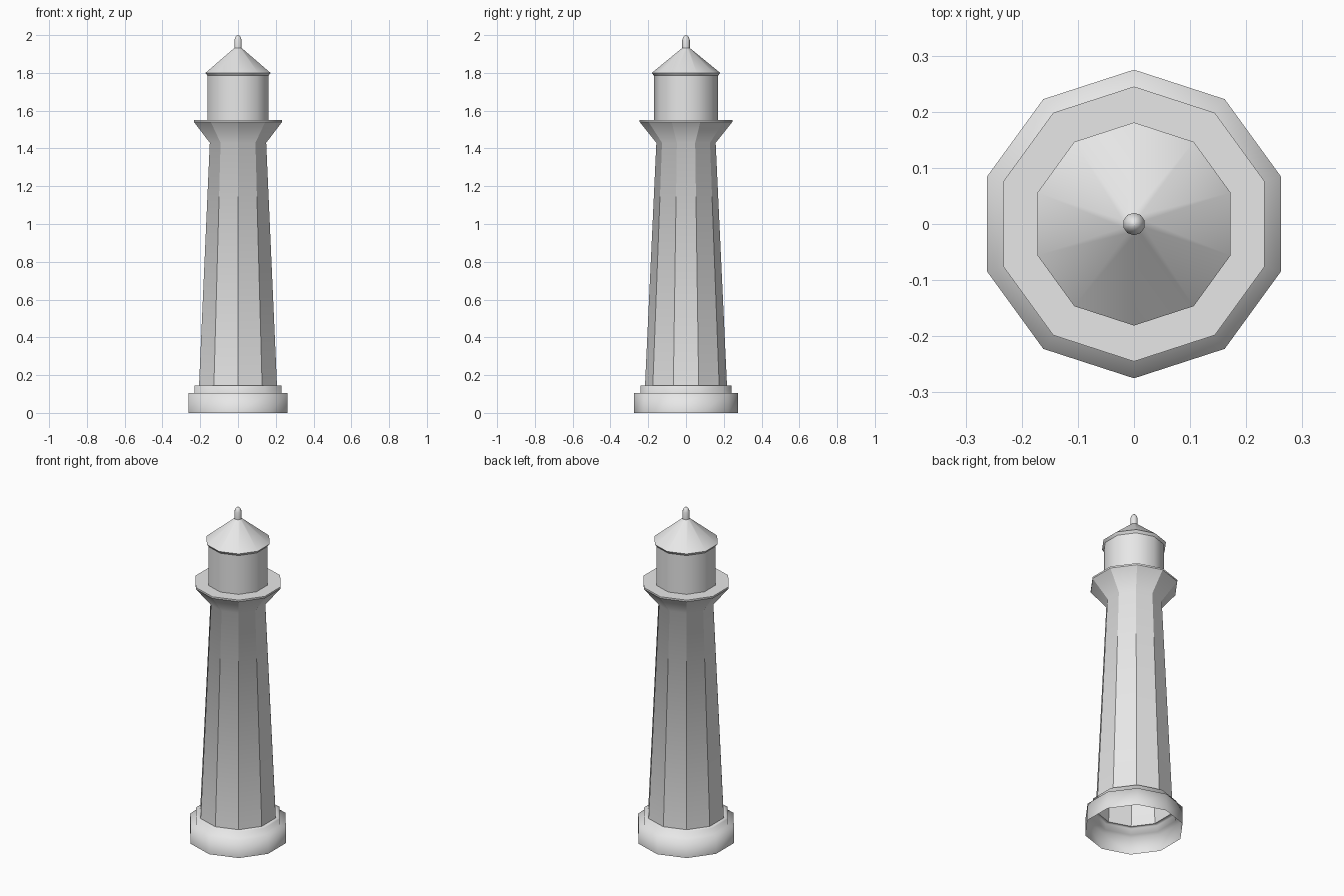
import bpy, bmesh
from math import cos, sin, pi

SIDES = 10

if "Cube" in bpy.data.objects:
    bpy.data.objects.remove(bpy.data.objects["Cube"], do_unlink=True)

# One plain stone colour for the whole tower
stone = bpy.data.materials.new("light_grey_stone")
stone.use_nodes = True
colour = (0.8, 0.8, 0.8, 1)
stone.diffuse_color = colour
stone.node_tree.nodes["Principled BSDF"].inputs["Base Color"].default_value = colour


def lathe(name, profile, smooth=True, sharp_sides=False, cap=False):
    """Turn a (radius, height) profile, bottom to top, into a ten-sided shell."""
    bm = bmesh.new()
    rings = []
    for radius, z in profile:
        angles = [pi / 2 + 2 * pi * i / SIDES for i in range(SIDES)]
        rings.append([bm.verts.new((radius * cos(a), radius * sin(a), z)) for a in angles])
    for low, high in zip(rings, rings[1:]):
        for i in range(SIDES):
            j = (i + 1) % SIDES
            bm.faces.new((low[i], low[j], high[j], high[i]))
            if sharp_sides:
                bm.edges.get((low[i], high[i])).smooth = False
    if cap:
        bm.faces.new(rings[-1])
    for face in bm.faces:
        face.smooth = smooth
    mesh = bpy.data.meshes.new(name)
    bm.to_mesh(mesh)
    bm.free()
    mesh.materials.append(stone)
    obj = bpy.data.objects.new(name, mesh)
    bpy.context.collection.objects.link(obj)
    return obj


# Stepped hollow plinth, open underneath
lathe("stepped_base", [(0.275, 0), (0.275, 0.105), (0.242, 0.105),
                       (0.242, 0.145), (0.217, 0.145)])

# Tapered shaft with crisp corners, flaring out under the gallery
lathe("tower_shaft", [(0.217, 0.145), (0.157, 1.43), (0.245, 1.54)], sharp_sides=True)

# Gallery rim and walkway
lathe("gallery_rim", [(0.245, 1.54), (0.245, 1.55)])
lathe("gallery_floor", [(0.245, 1.55), (0.17, 1.55)], smooth=False)

# Lantern room
lathe("lantern_room", [(0.17, 1.55), (0.17, 1.785)])

# Roof with a small sloping eave
lathe("roof_eave", [(0.17, 1.785), (0.181, 1.8)])
lathe("roof", [(0.181, 1.8), (0.02, 1.932)])

# Rounded finial
lathe("roof_finial", [(0.02, 1.932), (0.02, 1.975), (0.014, 1.991), (0.005, 2)], cap=True)
